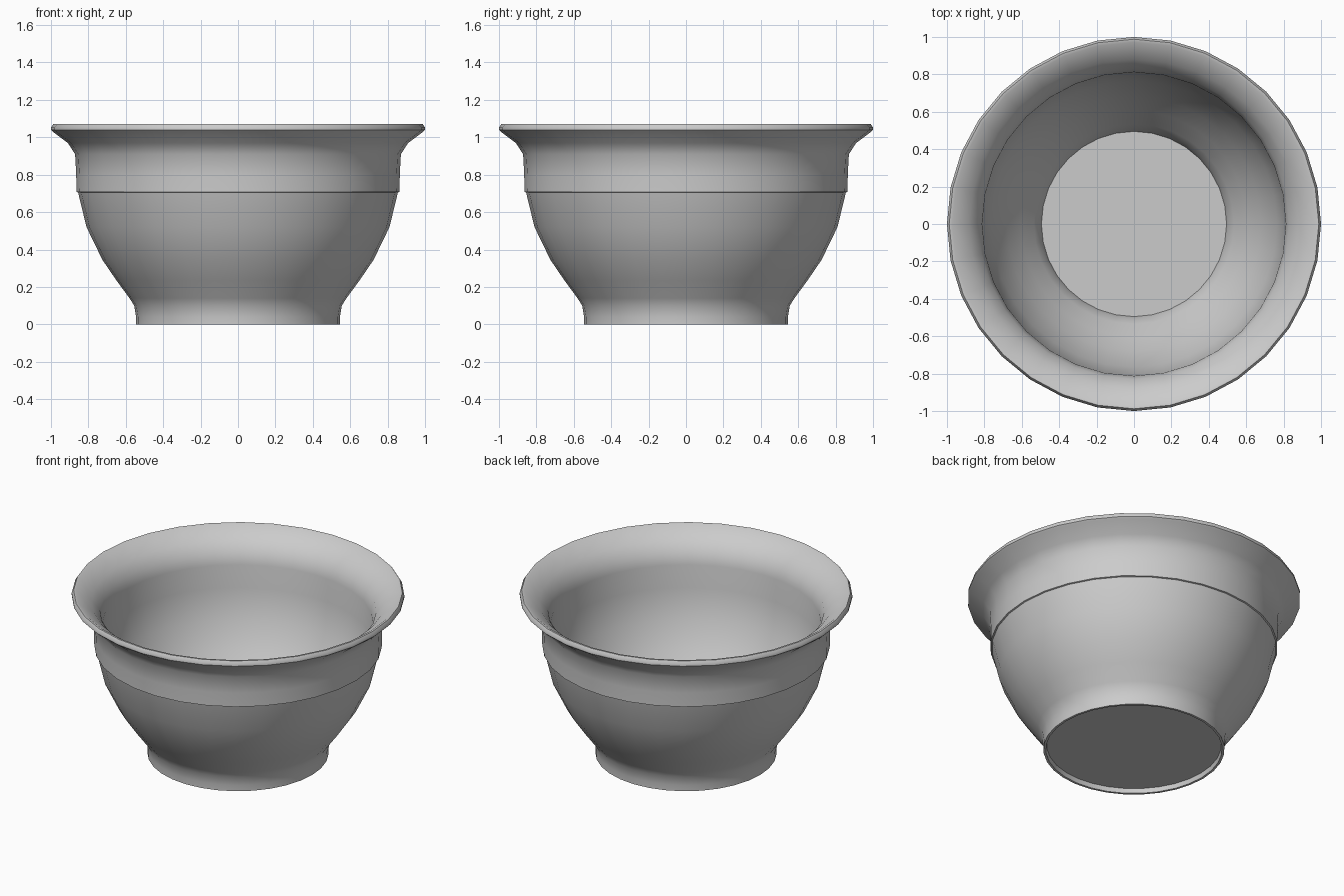
import bpy
import bmesh
import math
from mathutils import Vector

cube = bpy.data.objects.get("Cube")
if cube:
    bpy.data.objects.remove(cube, do_unlink=True)

SIDES = 32

# One plain grey for the whole bowl
grey = bpy.data.materials.new("plain_grey")
grey.use_nodes = True
colour = (0.6, 0.6, 0.6, 1.0)
grey.diffuse_color = colour
grey.node_tree.nodes["Principled BSDF"].inputs["Base Color"].default_value = colour

# Half sections as (radius, height)
underside = [(0, 0.03), (0.525, 0.03), (0.53, 0)]
outer_wall = [(0.545, 0), (0.545, 0.04), (0.555, 0.1), (0.58, 0.14), (0.65, 0.235),
              (0.725, 0.345), (0.81, 0.52), (0.855, 0.705)]
band = [(0.864, 0.708), (0.865, 0.8), (0.871, 0.91), (0.91, 0.97)]
rim = [(0.99, 1.03), (1.0, 1.04), (1.0, 1.052), (0.988, 1.07), (0.972, 1.068)]
inner_wall = [(0.88, 1.0), (0.83, 0.94), (0.812, 0.87), (0.808, 0.72), (0.765, 0.53),
              (0.68, 0.36), (0.605, 0.25), (0.535, 0.155), (0.507, 0.11), (0.495, 0.06)]
floor = [(0, 0.06)]


def lathe(name, profile):
    """Spin a half section round the z axis into a closed solid."""
    bm = bmesh.new()
    verts = [bm.verts.new(Vector((r, 0, z))) for r, z in profile]
    edges = [bm.edges.new(pair) for pair in zip(verts, verts[1:])]
    bmesh.ops.spin(bm, geom=verts + edges, cent=(0, 0, 0), axis=(0, 0, 1),
                   angle=2 * math.pi, steps=SIDES)
    bmesh.ops.remove_doubles(bm, verts=bm.verts, dist=0.0005)
    bmesh.ops.recalc_face_normals(bm, faces=bm.faces)
    mesh = bpy.data.meshes.new(name)
    bm.to_mesh(mesh)
    bm.free()
    mesh.materials.append(grey)
    obj = bpy.data.objects.new(name, mesh)
    bpy.context.collection.objects.link(obj)
    return obj


bowl = lathe("bowl", underside + outer_wall + band + rim + inner_wall + floor)

# Smooth walls with crisp foot, band and rim edges
bpy.ops.object.select_all(action="DESELECT")
bowl.select_set(True)
bpy.context.view_layer.objects.active = bowl
bpy.ops.object.shade_smooth_by_angle(angle=math.radians(35))
